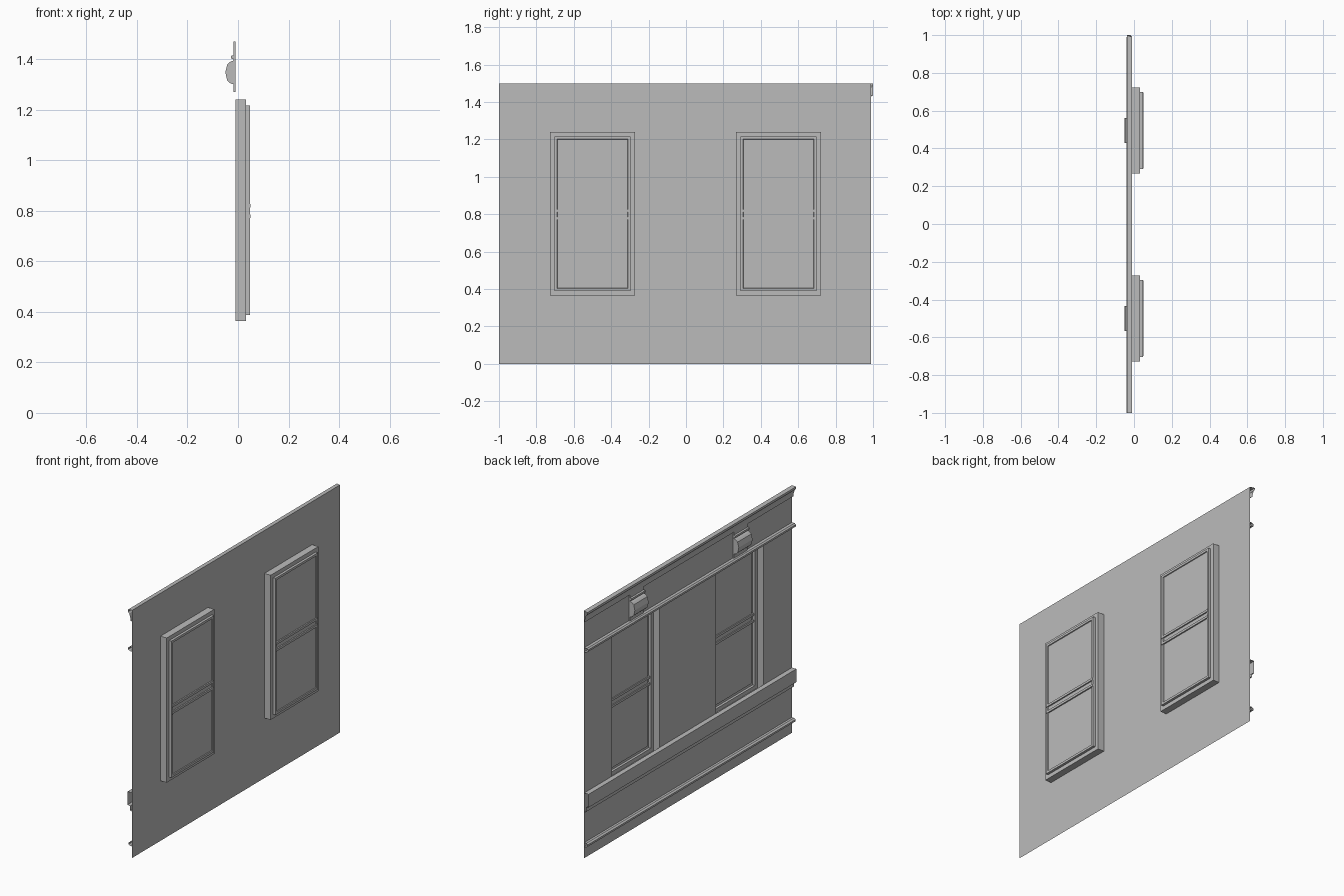
import bpy
import bmesh

cube = bpy.data.objects.get("Cube")
if cube:
    bpy.data.objects.remove(cube, do_unlink=True)

# One plain plaster colour
plaster = bpy.data.materials.new("plaster grey")
plaster.use_nodes = True
plaster.diffuse_color = (0.5, 0.5, 0.5, 1)
plaster.node_tree.nodes["Principled BSDF"].inputs["Base Color"].default_value = (0.5, 0.5, 0.5, 1)

WALL_X = -0.01
Y0, Y1, TOP = -1.0, 0.99, 1.5
HALF_W, SILL, HEAD = 0.228, 0.364, 1.24      # window opening
CENTRES = (-0.5, 0.495)


def finish(bm, name):
    bmesh.ops.remove_doubles(bm, verts=bm.verts, dist=0.0001)
    mesh = bpy.data.meshes.new(name)
    bm.to_mesh(mesh)
    bm.free()
    mesh.materials.append(plaster)
    obj = bpy.data.objects.new(name, mesh)
    bpy.context.collection.objects.link(obj)
    return obj


def quad(bm, *points):
    return bm.faces.new([bm.verts.new(p) for p in points])


def rect(x, y0, y1, z0, z1):
    return [(x, y0, z0), (x, y1, z0), (x, y1, z1), (x, y0, z1)]


def bridge(bm, a, b):
    """Join two rectangular rings with four faces."""
    for i in range(4):
        j = (i + 1) % 4
        quad(bm, a[i], a[j], b[j], b[i])


def moulding(name, profile, y0=Y0, y1=Y1, caps=False, flare=0.0):
    """Run a (depth, height) profile along the wall's inner side."""
    bm = bmesh.new()
    n = len(profile)
    ends = [y1 + (flare if 0 < i < n - 1 else 0) for i in range(n)]
    a = [(WALL_X - d, y0, z) for d, z in profile]
    b = [(WALL_X - d, ends[i], z) for i, (d, z) in enumerate(profile)]
    for i in range(n - 1):
        quad(bm, a[i], b[i], b[i + 1], a[i + 1])
    if caps:
        quad(bm, *a)
        quad(bm, *reversed(b))
    return finish(bm, name)


# Thin wall with two window openings
bm = bmesh.new()
cuts = [Y0] + [c + s * HALF_W for c in CENTRES for s in (-1, 1)] + [Y1]
levels = [0, SILL, HEAD, TOP]
for i in range(5):
    for j in range(3):
        if not (i in (1, 3) and j == 1):
            quad(bm, *rect(WALL_X, cuts[i], cuts[i + 1], levels[j], levels[j + 1]))
finish(bm, "wall")

# Window boxes: jambs, outer casing face, stepped sash and pane
for c, side in zip(CENTRES, ("right", "left")):
    def ring(x, inset):
        return rect(x, c - HALF_W + inset, c + HALF_W - inset, SILL + inset, HEAD - inset)

    bm = bmesh.new()
    rings = [ring(WALL_X, 0), ring(0.032, 0), ring(0.032, 0.024), ring(0.047, 0.024),
             ring(0.047, 0.038), ring(0.042, 0.04)]
    for a, b in zip(rings, rings[1:]):
        bridge(bm, a, b)
    quad(bm, *rings[-1])
    finish(bm, side + "_window")

    # Meeting rail: two slim bars across the middle
    bm = bmesh.new()
    for z in (0.772, 0.812):
        back = rect(0.036, c - 0.2, c + 0.2, z, z + 0.014)
        front = rect(0.05, c - 0.2, c + 0.2, z, z + 0.014)
        bridge(bm, back, front)
        quad(bm, *front)
        quad(bm, *reversed(back))
    finish(bm, side + "_meeting_rail")

# Inner mouldings, open at the ends
moulding("crown_moulding", [(0, 1.5), (0.027, 1.498), (0.027, 1.485), (0.018, 1.475),
                            (0.012, 1.455), (0.009, 1.435), (0, 1.43)], flare=0.01)
moulding("picture_rail", [(0, 1.275), (0.018, 1.275), (0.026, 1.268), (0.026, 1.257),
                          (0.012, 1.25), (0, 1.25)])
moulding("chair_rail", [(0, 0.395), (0.03, 0.395), (0.03, 0.315), (0.014, 0.31),
                        (0.014, 0.285), (0, 0.28)])
moulding("baseboard_cap", [(0, 0.094), (0.014, 0.094), (0.024, 0.087), (0.024, 0.076),
                           (0.01, 0.07), (0, 0.07)])

# Wall lamps: back plate, faceted half-round shade and small ledge
for c, side in zip(CENTRES, ("right", "left")):
    y0, y1 = c - 0.066, c + 0.066
    moulding(side + "_lamp_plate", [(0, 1.47), (0.007, 1.47), (0.007, 1.27), (0, 1.27)], y0, y1, True)
    moulding(side + "_lamp_shade", [(0.006, 1.395), (0.02, 1.39), (0.032, 1.38), (0.04, 1.348),
                                    (0.033, 1.316), (0.02, 1.304), (0.006, 1.3)], y0, y1, True)
    moulding(side + "_lamp_ledge", [(0.006, 1.415), (0.018, 1.413), (0.018, 1.402), (0.006, 1.4)],
             y0, y1, True)
